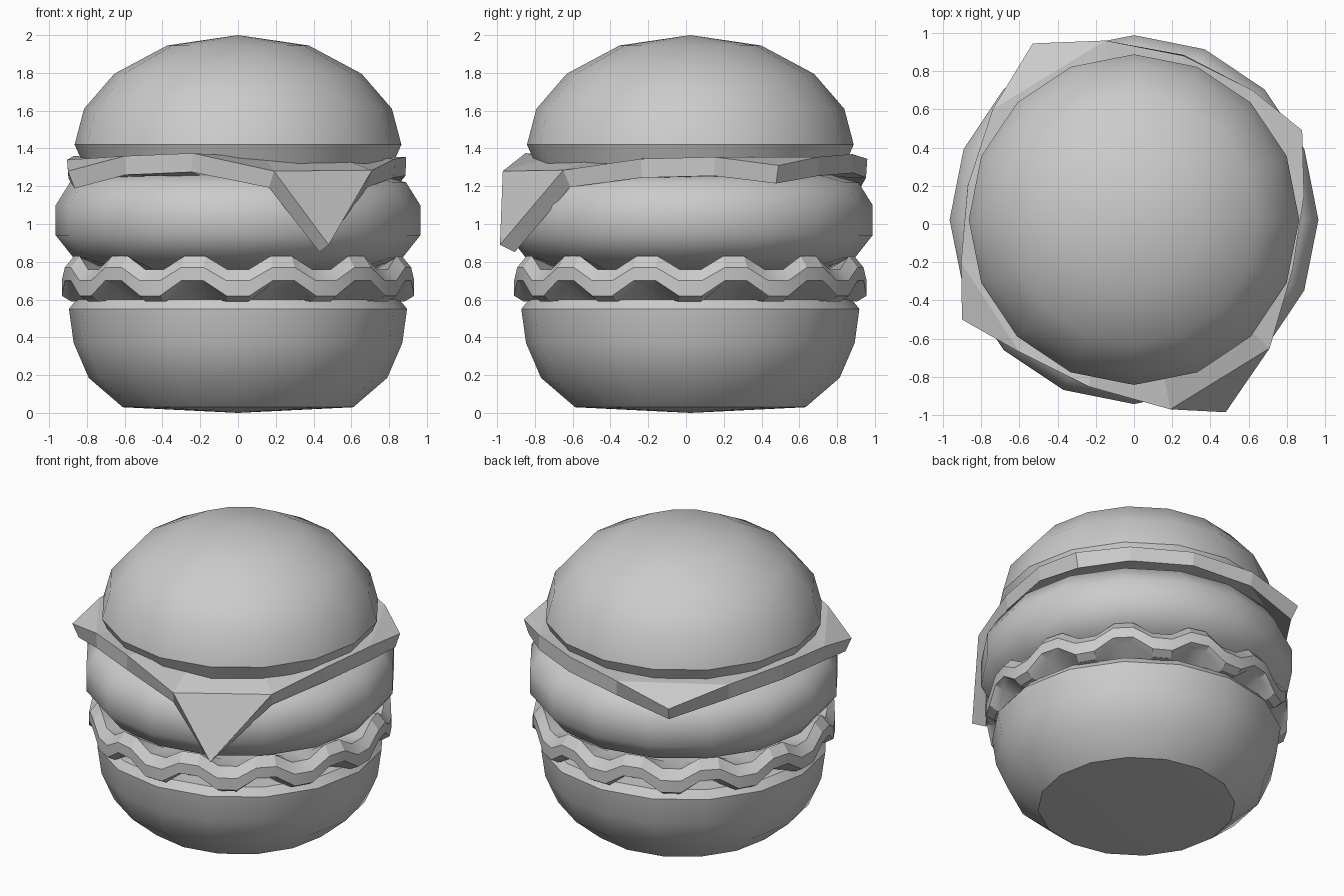
import bpy, bmesh, math

if "Cube" in bpy.data.objects:
    bpy.data.objects.remove(bpy.data.objects["Cube"])

CY = 0.023  # shared centre of the round layers


def finish(name, bm, angle=None):
    bmesh.ops.recalc_face_normals(bm, faces=bm.faces[:])
    me = bpy.data.meshes.new(name)
    bm.to_mesh(me)
    bm.free()
    ob = bpy.data.objects.new(name, me)
    bpy.context.collection.objects.link(ob)
    if angle:
        bpy.ops.object.select_all(action='DESELECT')
        ob.select_set(True)
        bpy.context.view_layer.objects.active = ob
        bpy.ops.object.shade_smooth_by_angle(angle=math.radians(angle))
    return ob


def lathe(name, profile, n=16, start=0.0, wave=None, angle=35):
    """Revolve (radius, z, wave amount) points; first and last points lie on the axis."""
    bm = bmesh.new()
    rings = []
    for r, z, *w in profile:
        if r == 0:
            rings.append([bm.verts.new((0, CY, z))] * n)
            continue
        ring = []
        for i in range(n):
            a = start + 2 * math.pi * i / n
            dz = w[0] * wave(i) if w else 0
            ring.append(bm.verts.new((r * math.cos(a), CY + r * math.sin(a), z + dz)))
        rings.append(ring)
    for lo, hi in zip(rings, rings[1:]):
        for i in range(n):
            j = (i + 1) % n
            quad = dict.fromkeys((lo[i], lo[j], hi[j], hi[i]))
            bm.faces.new(list(quad))
    return finish(name, bm, angle)


# Bottom bun
lathe("bottom_bun", [(0, 0), (0.61, 0.03), (0.79, 0.185), (0.87, 0.37),
                     (0.895, 0.55), (0.855, 0.60), (0, 0.60)])

# Wavy lettuce: pairs of low and high segments, twelve waves
lathe("lettuce", [(0, 0.60), (0.74, 0.60), (0.885, 0.59, 0.09), (0.935, 0.62, 0.08),
                  (0.935, 0.70, 0.07), (0.885, 0.76, 0.07), (0.74, 0.74), (0, 0.74)],
      n=48, start=-math.radians(3.75), wave=lambda i: (i // 2) % 2, angle=25)

# Patty
lathe("patty", [(0, 0.76), (0.68, 0.76), (0.87, 0.82), (0.965, 0.94), (0.965, 1.10),
                (0.89, 1.22), (0.70, 1.27), (0, 1.27)], angle=50)

# Cheese slice: outline starting at the left corner, four points per side
outline = [(-0.90, -0.50, 1.28), (-0.60, -0.67, 1.36), (-0.24, -0.85, 1.375), (0.19, -0.97, 1.28),
           (0.48, -0.985, 0.89), (0.71, -0.65, 1.285), (0.83, -0.24, 1.345), (0.89, 0.15, 1.355),
           (0.88, 0.49, 1.31), (0.62, 0.70, 1.355), (0.26, 0.88, 1.37), (-0.15, 0.96, 1.345),
           (-0.53, 0.945, 1.25), (-0.74, 0.60, 1.34), (-0.87, 0.20, 1.36), (-0.905, -0.20, 1.34)]
bm = bmesh.new()
edge = [bm.verts.new(p) for p in outline]
for c in range(0, 16, 4):
    bm.faces.new((edge[c - 1], edge[c], edge[c + 1]))
rim = [v for i, v in enumerate(edge) if i % 4]
inner = [bm.verts.new((v.co.x * 0.75, v.co.y * 0.75, 1.35)) for v in rim]
for i in range(12):
    j = (i + 1) % 12
    bm.faces.new((rim[i], rim[j], inner[j], inner[i]))
cap = bm.faces.new(inner)
bmesh.ops.recalc_face_normals(bm, faces=bm.faces[:])
cap.normal_update()
if cap.normal.z < 0:
    bmesh.ops.reverse_faces(bm, faces=bm.faces[:])
me = bpy.data.meshes.new("cheese_slice")
bm.to_mesh(me)
bm.free()
cheese = bpy.data.objects.new("cheese_slice", me)
bpy.context.collection.objects.link(cheese)
solid = cheese.modifiers.new("thickness", 'SOLIDIFY')
solid.thickness = 0.1
solid.offset = -1

# Top bun
lathe("top_bun", [(0, 1.32), (0.82, 1.32), (0.865, 1.42), (0.815, 1.61), (0.655, 1.795),
                  (0.375, 1.945), (0, 2.0)], angle=32)
